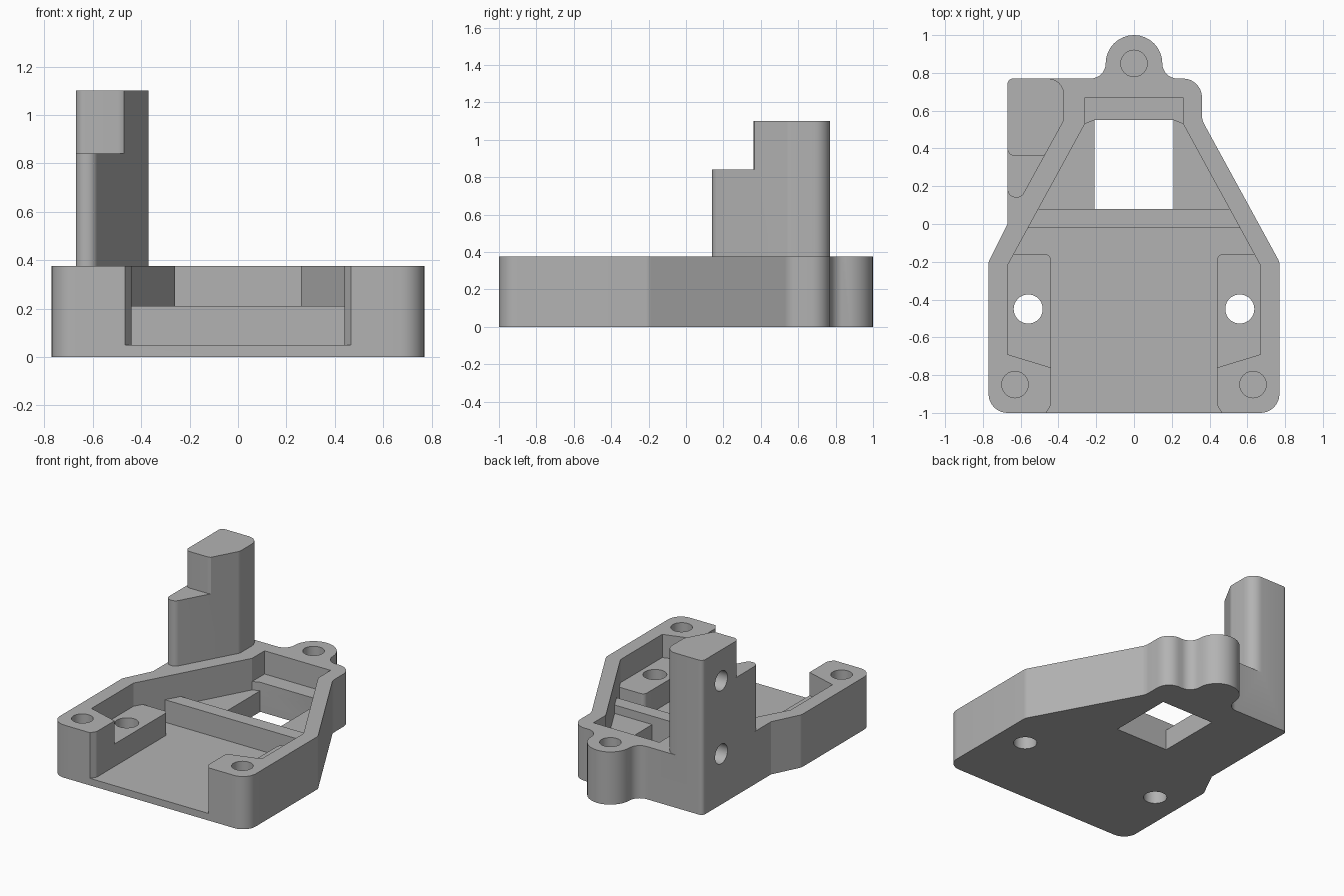
import bpy, bmesh, math
from mathutils import Vector

cube = bpy.data.objects.get("Cube")
if cube:
    bpy.data.objects.remove(cube, do_unlink=True)

grey = bpy.data.materials.new("plain grey")
grey.use_nodes = True
grey.diffuse_color = (0.45, 0.45, 0.45, 1)
grey.node_tree.nodes["Principled BSDF"].inputs["Base Color"].default_value = (0.45, 0.45, 0.45, 1)


def rounded(points, steps=8):
    """Outline whose corners (x, y, radius) are replaced by arcs."""
    out = []
    for i, p in enumerate(points):
        c = Vector(p[:2])
        r = p[2] if len(p) > 2 else 0
        if not r:
            out.append(c)
            continue
        a = (Vector(points[i - 1][:2]) - c).normalized()
        b = (Vector(points[(i + 1) % len(points)][:2]) - c).normalized()
        half = a.angle(b) / 2
        centre = c + (a + b).normalized() * (r / math.sin(half))
        start = c + a * (r / math.tan(half)) - centre
        end = c + b * (r / math.tan(half)) - centre
        sweep = math.pi - 2 * half
        for k in range(steps + 1):
            t = k / steps
            v = (start * math.sin((1 - t) * sweep) + end * math.sin(t * sweep)) / math.sin(sweep)
            out.append(centre + v)
    return [p for i, p in enumerate(out) if (p - out[i - 1]).length > 1e-4]


def prism(name, points, z0, z1):
    """Solid with the given outline between two heights."""
    bm = bmesh.new()
    face = bm.faces.new([bm.verts.new((p.x, p.y, z0)) for p in rounded(points)])
    top = bmesh.ops.extrude_face_region(bm, geom=[face])["geom"]
    bmesh.ops.translate(bm, vec=(0, 0, z1 - z0),
                        verts=[g for g in top if isinstance(g, bmesh.types.BMVert)])
    bmesh.ops.recalc_face_normals(bm, faces=bm.faces)
    mesh = bpy.data.meshes.new(name)
    bm.to_mesh(mesh)
    bm.free()
    obj = bpy.data.objects.new(name, mesh)
    bpy.context.collection.objects.link(obj)
    mesh.materials.append(grey)
    return obj


def drill(start, axis, radius, depth):
    """Round cutter running from start along an axis."""
    bpy.ops.mesh.primitive_cylinder_add(vertices=40, radius=radius, depth=depth,
                                        location=Vector(start) + Vector(axis) * depth / 2)
    obj = bpy.context.object
    obj.rotation_euler = Vector(axis).to_track_quat('Z', 'Y').to_euler()
    obj.data.materials.append(grey)
    return obj


def combine(target, tool, operation):
    """Apply one boolean and drop the tool."""
    mod = target.modifiers.new("combine", 'BOOLEAN')
    mod.object, mod.operation, mod.solver = tool, operation, 'EXACT'
    bpy.context.view_layer.update()
    graph = bpy.context.evaluated_depsgraph_get()
    mesh = bpy.data.meshes.new_from_object(target.evaluated_get(graph))
    target.modifiers.clear()
    target.data = mesh
    bpy.data.objects.remove(tool, do_unlink=True)


def mirrored(right_half):
    """Complete a symmetric outline from its +x half."""
    return right_half + [(-p[0], *p[1:]) for p in reversed(right_half)]


def box(x0, y0, x1, y1):
    return [(x0, y0), (x1, y0), (x1, y1), (x0, y1)]


# Base body with a rounded rear lug
body = prism("bracket_body", [
    (-.77, -1, .1), (.77, -1, .1), (.77, -.2, .06), (.36, .55, .1), (.36, .77, .1),
    (.15, .77, .08), (.15, 1, .15), (-.15, 1, .15), (-.15, .77, .08),
    (-.67, .77, .03), (-.67, 0), (-.77, -.2, .05)], 0, .375)

# Tapering pocket, open at the front
combine(body, prism("pocket", mirrored([
    (.48, -1.02), (.44, -.96, .03), (.44, -.76), (.67, -.69), (.67, -.22),
    (.26, .53), (.26, .67)]), .05, .6), 'DIFFERENCE')

# Raised screw blocks beside the channel
for side in (-1, 1):
    block = [(.44, -.85), (.7, -.85), (.7, -.16), (.44, -.16, .03)]
    combine(body, prism("screw_block", [(side * x, *r) for x, *r in block], .02, .21), 'UNION')

# Cross rib, low side shelves and rear ledge
combine(body, prism("side_shelves", mirrored([(.55, .04), (.3, .6)]), .02, .15), 'UNION')
combine(body, prism("cross_rib", box(-.58, -.02, .58, .08), .02, .21), 'UNION')
combine(body, prism("rear_ledge", mirrored([(.21, .55), (.3, .514), (.3, .7)]), .03, .21), 'UNION')
combine(body, prism("window", box(-.21, .08, .21, .55), -.1, .6), 'DIFFERENCE')

# Stepped upright post
post = prism("post", [
    (-.67, .14, .045), (-.595, .14, .045), (-.37, .55, .06), (-.37, .77, .085),
    (-.67, .77, .03)], .25, 1.1)
combine(post, prism("post_step", [
    (-.8, .1), (-.3, .1), (-.3, .5), (-.41, .46), (-.46, .36, .06),
    (-.67, .36, .04), (-.67, .42), (-.8, .42)], .84, 1.3), 'DIFFERENCE')
combine(body, post, 'UNION')

# Through holes, blind screw holes and post side holes
for side in (-1, 1):
    combine(body, drill((side * .56, -.45, -.1), (0, 0, 1), .077, .6), 'DIFFERENCE')
    combine(body, drill((side * .63, -.85, .1), (0, 0, 1), .07, .5), 'DIFFERENCE')
combine(body, drill((0, .85, .1), (0, 0, 1), .07, .5), 'DIFFERENCE')
for height in (.36, .88):
    combine(body, drill((-.8, .56, height), (1, 0, 0), .07, .35), 'DIFFERENCE')

# Tidy the joins and shade
bm = bmesh.new()
bm.from_mesh(body.data)
bmesh.ops.remove_doubles(bm, verts=bm.verts, dist=1e-4)
bmesh.ops.dissolve_limit(bm, angle_limit=.01, verts=bm.verts, edges=bm.edges)
bm.to_mesh(body.data)
bm.free()
bpy.ops.object.select_all(action='DESELECT')
body.select_set(True)
bpy.context.view_layer.objects.active = body
bpy.ops.object.shade_smooth_by_angle(angle=math.radians(25))
